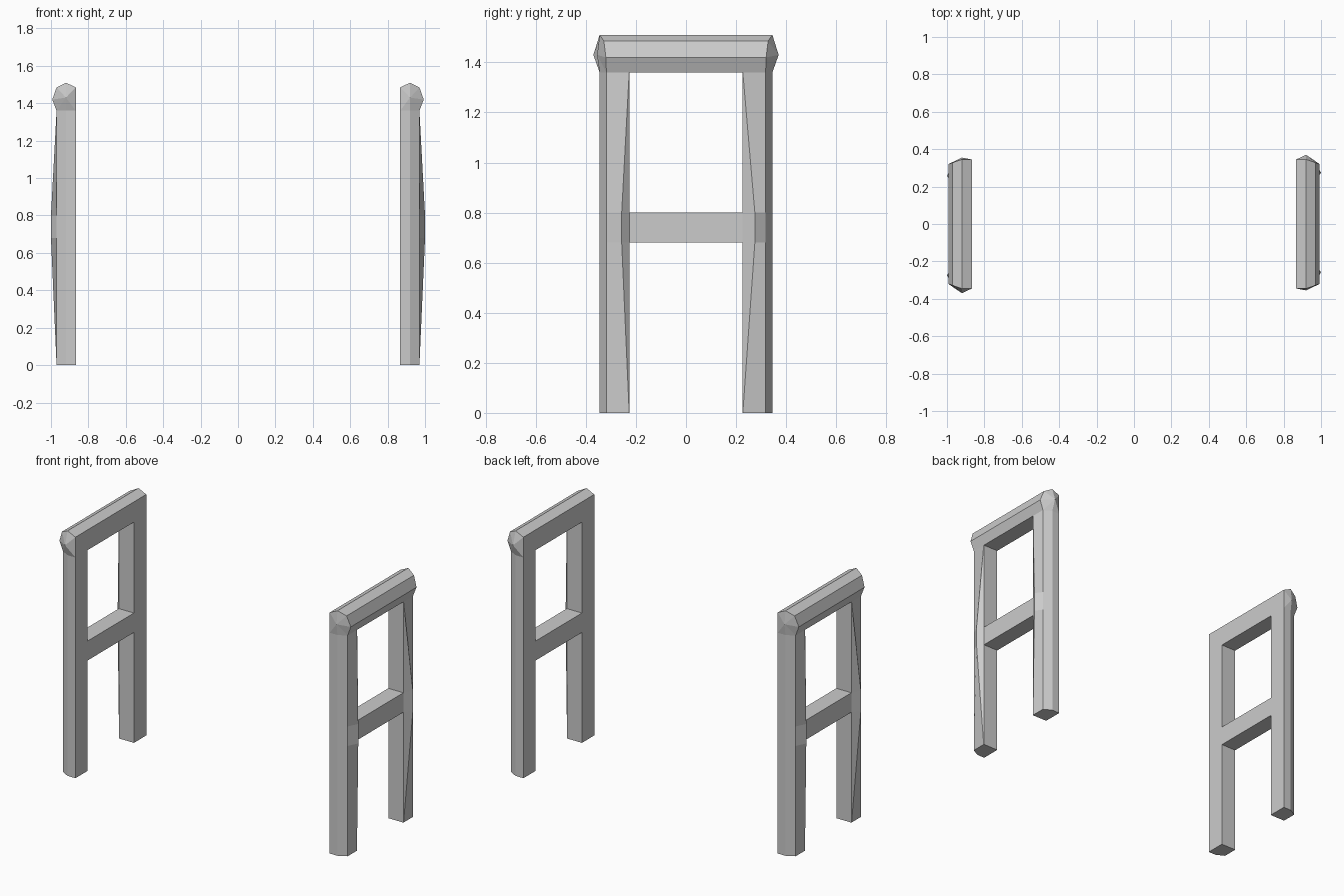
import bpy, bmesh

if "Cube" in bpy.data.objects:
    bpy.data.objects.remove(bpy.data.objects["Cube"])

XI, XM, XO = 0.867, 0.92, 0.97      # inner face, chamfer start, outer face
YI, YC, YO = 0.225, 0.318, 0.345    # inner edge, chamfer end, outer edge
Z_RAIL = 1.36


def finish(name, bm, turn):
    """turn = 1 for the right frame, -1 for the left one (half turn about z)"""
    for v in bm.verts:
        v.co.x *= turn
        v.co.y *= turn
    bmesh.ops.remove_doubles(bm, verts=bm.verts, dist=0.0005)
    bmesh.ops.recalc_face_normals(bm, faces=bm.faces)
    mesh = bpy.data.meshes.new(name)
    bm.to_mesh(mesh)
    bm.free()
    bpy.context.collection.objects.link(bpy.data.objects.new(name, mesh))


def loft(rings, bm):
    """skin a list of vertex rings with quads"""
    rows = [[bm.verts.new(p) for p in ring] for ring in rings]
    for a, b in zip(rows, rows[1:]):
        for i in range(len(a)):
            j = (i + 1) % len(a)
            bm.faces.new((a[i], a[j], b[j], b[i]))
    return rows


def leg(name, side, ridge_y, turn):
    # leg with chamfered outer corner and a ridge swelling at mid height
    bm = bmesh.new()
    rings = []
    for z, rx, ry in ((0, XO, YI + 0.002), (0.68, 1.0, ridge_y),
                      (0.80, 1.0, ridge_y), (Z_RAIL, XO, YI + 0.002)):
        section = [(XI, YI), (XI, YO), (XM, YO), (XO, YC), (rx, ry), (XO, YI)]
        rings.append([(x, side * y, z) for x, y in section])
    rows = loft(rings, bm)
    bm.faces.new(rows[0])
    finish(name, bm, turn)


def top_rail(name, turn):
    # six-sided rail with pointed ends
    bm = bmesh.new()
    section = [(XI, YO, Z_RAIL), (XI, YO, 1.485), (XM, YO, 1.51),
               (XO, 0.328, 1.485), (0.993, 0.32, 1.42),
               (XO, YC, Z_RAIL), (XM, YO, Z_RAIL)]
    rows = loft([[(x, s * y, z) for x, y, z in section] for s in (-1, 1)], bm)
    for row, y in zip(rows, (-0.355, 0.37)):
        tip = bm.verts.new((XM, y, 1.43))
        for i in range(len(row)):
            bm.faces.new((row[i], row[(i + 1) % len(row)], tip))
    finish(name, bm, turn)


def crossbar(name, turn):
    # open-ended bar between the legs
    bm = bmesh.new()
    section = [(XI, 0.68), (XO, 0.68), (XO, 0.80), (XI, 0.80)]
    loft([[(x, y, z) for x, z in section] for y in (-YI, YI)], bm)
    finish(name, bm, turn)


# two identical frames, one turned half way round
for label, turn in (("right", 1), ("left", -1)):
    leg(label + "_leg_a", -1, 0.257, turn)
    leg(label + "_leg_b", 1, 0.275, turn)
    top_rail(label + "_top_rail", turn)
    crossbar(label + "_crossbar", turn)
